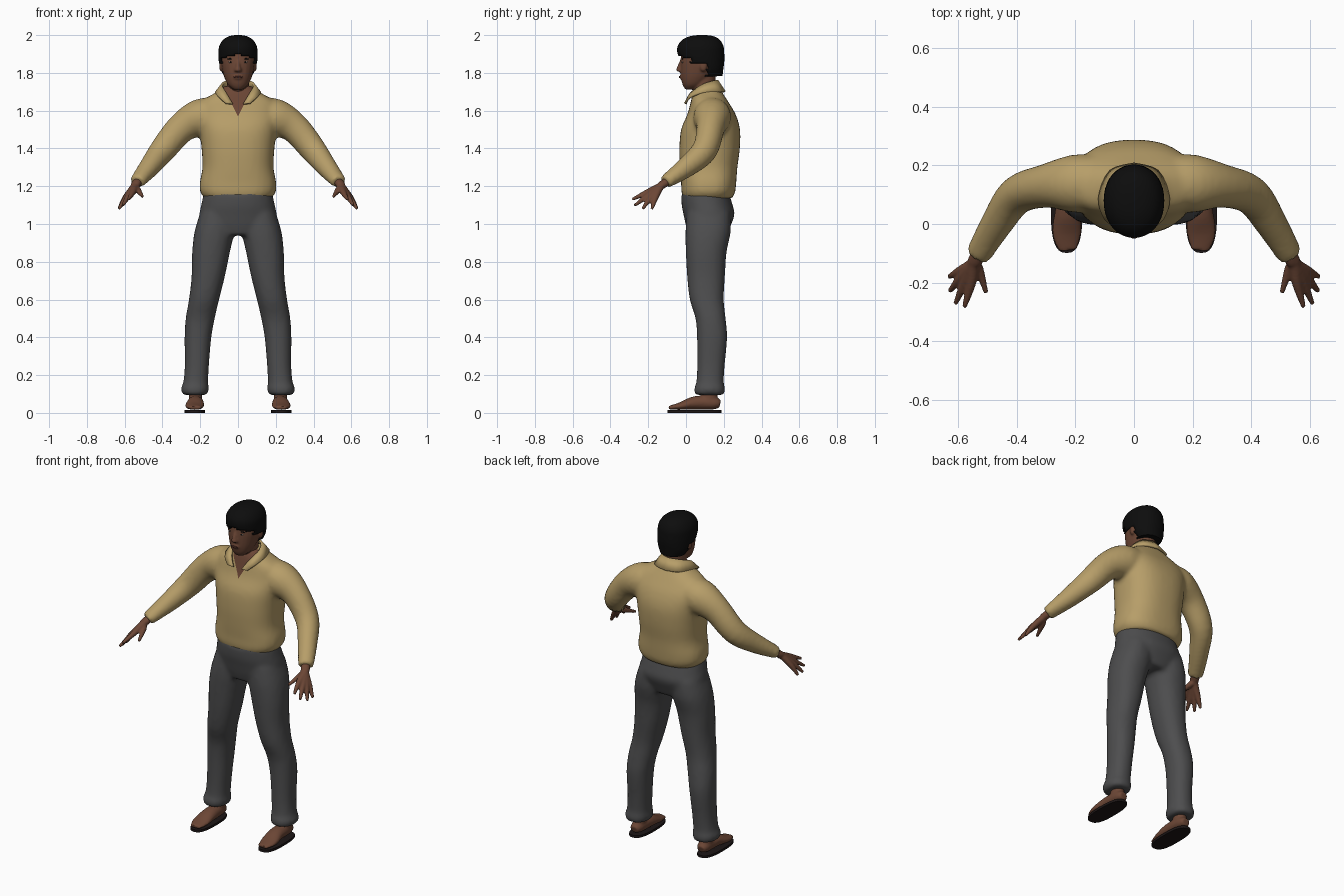
import bpy, bmesh, math
from mathutils import Vector

default_cube = bpy.data.objects.get("Cube")
if default_cube:
    bpy.data.objects.remove(default_cube)


def make_material(name, red, green, blue):
    material = bpy.data.materials.new(name)
    material.use_nodes = True
    material.diffuse_color = (red, green, blue, 1)
    material.node_tree.nodes["Principled BSDF"].inputs["Base Color"].default_value = (red, green, blue, 1)
    return material


shirt_tan = make_material("shirt tan", .47, .34, .14)
trouser_grey = make_material("trouser grey", .075, .075, .077)
skin_brown = make_material("skin brown", .15, .062, .036)
hair_black = make_material("hair black", .004, .004, .004)
sole_black = make_material("sole black", .012, .008, .008)
lip_brown = make_material("lip brown", .1, .035, .025)
eye_white = make_material("eye white", .3, .25, .22)


def smooth_sections(sections, steps=4):
    """Catmull-Rom interpolation through every section value."""
    points = [Vector(s) for s in sections]
    points = [points[0]] + points + [points[-1]]
    result = []
    for a, b, c, d in zip(points, points[1:], points[2:], points[3:]):
        for i in range(steps):
            t = i / steps
            result.append((b * 2 + (c - a) * t + (a * 2 - b * 5 + c * 4 - d) * t ** 2
                           + (b * 3 - a - c * 3 + d) * t ** 3) / 2)
    return result + [points[-1]]


def loft(bm, sections, side=1, along=False, power=1, segments=24):
    """Closed skin over ellipses (x, y, z, radius, radius), level or across the path."""
    sections = smooth_sections(sections)
    rings = []
    for i, section in enumerate(sections):
        centre = Vector(section[:3])
        across, other = Vector((1, 0, 0)), Vector((0, 1, 0))
        if along:
            ahead = Vector(sections[min(i + 1, len(sections) - 1)][:3])
            behind = Vector(sections[max(i - 1, 0)][:3])
            tangent = (ahead - behind).normalized()
            across = tangent.cross(Vector((0, 0, 1))).normalized()
            other = across.cross(tangent)
        ring = []
        for k in range(segments):
            angle = math.tau * k / segments
            c, s = math.cos(angle), math.sin(angle)
            u = math.copysign(abs(c) ** power, c) * section[3]
            v = math.copysign(abs(s) ** power, s) * section[4]
            point = centre + across * u + other * v
            ring.append(bm.verts.new((point.x * side, point.y, point.z)))
        rings.append(ring)
    for low, high in zip(rings, rings[1:]):
        for k in range(segments):
            n = (k + 1) % segments
            bm.faces.new((low[k], low[n], high[n], high[k]))
    bm.faces.new(rings[0])
    bm.faces.new(rings[-1])


def finish(bm, name, materials, voxel=0, thickness=0, rounds=4):
    """Turn the mesh into an object, optionally fused into one skin."""
    bmesh.ops.recalc_face_normals(bm, faces=bm.faces)
    mesh = bpy.data.meshes.new(name)
    bm.to_mesh(mesh)
    bm.free()
    obj = bpy.data.objects.new(name, mesh)
    bpy.context.collection.objects.link(obj)
    if voxel:
        remesh = obj.modifiers.new("fuse", "REMESH")
        remesh.mode, remesh.voxel_size = "VOXEL", voxel
        relax = obj.modifiers.new("relax", "SMOOTH")
        relax.factor, relax.iterations = .5, rounds
        graph = bpy.context.evaluated_depsgraph_get()
        fused = bpy.data.meshes.new_from_object(obj.evaluated_get(graph))
        obj.modifiers.clear()
        obj.data = fused
    if thickness:
        solid = obj.modifiers.new("thickness", "SOLIDIFY")
        solid.thickness, solid.offset = thickness, 0
    obj.data.materials.clear()
    for material in materials:
        obj.data.materials.append(material)
    obj.data.shade_smooth()
    obj.data.set_sharp_from_angle(angle=math.radians(50))
    return obj


def stack(rows):
    """Level sections centred on x = 0 from (z, y, half width, half depth)."""
    return [(0, y, z, w, d) for z, y, w, d in rows]


def ball(bm, centre, size):
    made = bmesh.ops.create_uvsphere(bm, u_segments=16, v_segments=10, radius=1)
    for vert in made["verts"]:
        vert.co = Vector(centre) + Vector(a * b for a, b in zip(vert.co, size))


# Shirt: torso and both sleeves fused together
bm = bmesh.new()
loft(bm, stack([(1.135, .115, .175, .13), (1.17, .118, .2, .142), (1.22, .12, .202, .146),
                (1.3, .12, .188, .152), (1.4, .125, .193, .16), (1.5, .13, .205, .156),
                (1.58, .135, .22, .128), (1.645, .125, .2, .1), (1.695, .115, .12, .078),
                (1.73, .112, .075, .06)]), power=.82, segments=40)
sleeve = [(.1, .14, 1.58, .09, .09), (.2, .138, 1.562, .1, .1), (.3, .13, 1.508, .075, .08),
          (.4, .098, 1.39, .066, .07), (.47, .0, 1.3, .055, .055), (.535, -.11, 1.222, .044, .035)]
for side in (1, -1):
    loft(bm, sleeve, side, along=True)
shirt = finish(bm, "shirt", [shirt_tan, skin_brown], voxel=.013)

# Open neck: cut a clean V into the front of the shirt
bm = bmesh.new()
bm.from_mesh(shirt.data)
for side in (1, -1):
    region = [f for f in bm.faces if f.calc_center_median().y < .12 and f.calc_center_median().z > 1.54]
    geometry = region + list({e for f in region for e in f.edges}) + list({v for f in region for v in f.verts})
    bmesh.ops.bisect_plane(bm, geom=geometry, plane_co=(0, 0, 1.57), plane_no=(side, 0, -.5))
for face in bm.faces:
    middle = face.calc_center_median()
    if middle.y < .1 and abs(middle.x) < .5 * (middle.z - 1.57):
        face.material_index = 1
bm.to_mesh(shirt.data)
bm.free()

# Collar: a folded strip mirrored about the centre
inner = smooth_sections([(0, .165, 1.76), (.06, .14, 1.755), (.083, .085, 1.735), (.06, .025, 1.69), (.028, -.003, 1.635)])
outer = smooth_sections([(0, .205, 1.7), (.08, .18, 1.7), (.118, .09, 1.695), (.1, .02, 1.67), (.064, -.005, 1.638)])
bm = bmesh.new()
for side in (1, -1):
    strips = [[bm.verts.new((p.x * side, p.y, p.z)) for p in line] for line in (inner, outer)]
    for i in range(len(inner) - 1):
        bm.faces.new((strips[0][i], strips[0][i + 1], strips[1][i + 1], strips[1][i]))
bmesh.ops.remove_doubles(bm, verts=bm.verts, dist=.0005)
finish(bm, "collar", [shirt_tan], thickness=.012)

# Trousers: seat and both legs fused together
bm = bmesh.new()
loft(bm, stack([(.94, .115, .15, .1), (.99, .118, .2, .118), (1.05, .122, .205, .135),
                (1.1, .112, .195, .135), (1.17, .1, .18, .125)]), power=.9, segments=40)
leg = [(.11, .12, 1.06, .09, .115), (.125, .117, .96, .105, .12), (.143, .107, .85, .1, .108),
       (.158, .106, .72, .088, .1), (.18, .11, .6, .08, .09), (.2, .13, .5, .077, .08),
       (.212, .138, .4, .071, .08), (.218, .132, .25, .064, .073), (.224, .127, .16, .066, .073),
       (.228, .125, .13, .074, .082), (.228, .125, .095, .066, .078)]
for side in (1, -1):
    loft(bm, leg, side, power=.9)
finish(bm, "trousers", [trouser_grey], voxel=.013)

# Hands: fingers run from the wrist so that they merge into a palm
fingers = {"thumb": [(.53, -.155, 1.18), (.505, -.235, 1.145)],
           "index": [(.557, -.205, 1.168), (.58, -.285, 1.13)],
           "middle": [(.578, -.2, 1.152), (.61, -.272, 1.098)],
           "ring": [(.592, -.185, 1.142), (.63, -.23, 1.08)],
           "little": [(.597, -.163, 1.138), (.632, -.18, 1.08)]}
bm = bmesh.new()
for side in (1, -1):
    for knuckle, tip in fingers.values():
        loft(bm, [(.53, -.1, 1.225, .025, .022), (.547, -.135, 1.2, .023, .02),
                  (*knuckle, .017, .016), (*tip, .008, .008)], side, along=True, segments=12)
finish(bm, "hands", [skin_brown], voxel=.0055, rounds=2)

# Feet with ankles
foot = [(.225, .18, .045, .025, .02), (.225, .145, .052, .038, .034), (.225, .05, .053, .044, .036),
        (.23, -.03, .036, .05, .02), (.226, -.09, .027, .032, .01)]
bm = bmesh.new()
for side in (1, -1):
    loft(bm, foot, side, along=True)
    loft(bm, [(.225, .12, .05, .038, .05), (.225, .125, .1, .035, .042), (.222, .13, .2, .04, .045)], side)
finish(bm, "feet", [skin_brown], voxel=.007, rounds=3)

# Sandal soles
bm = bmesh.new()
for side in (1, -1):
    loft(bm, [(.23, .045, 0, .054, .144), (.23, .045, .014, .054, .144)], side, power=.75, segments=32)
finish(bm, "soles", [sole_black])

# Head, neck, nose and ears fused together
bm = bmesh.new()
loft(bm, stack([(1.712, .025, .025, .028), (1.735, .037, .052, .054), (1.77, .052, .07, .078),
                (1.81, .065, .082, .094), (1.86, .072, .09, .101), (1.92, .078, .09, .1),
                (1.965, .08, .07, .08)]), power=.92)
loft(bm, stack([(1.6, .11, .06, .05), (1.68, .1, .058, .056), (1.74, .095, .058, .06), (1.8, .095, .06, .065)]))
loft(bm, [(0, -.02, 1.868, .008, .012), (0, -.032, 1.835, .012, .014),
          (0, -.032, 1.812, .02, .019), (0, -.026, 1.805, .014, .008)])
ball(bm, (0, -.022, 1.778), (.026, .013, .013))
for side in (1, -1):
    ball(bm, (side * .088, .092, 1.838), (.012, .02, .032))
finish(bm, "head", [skin_brown], voxel=.006, rounds=3)

# Hair: a cap with the face region removed below the hairline
bm = bmesh.new()
loft(bm, stack([(1.785, .122, .07, .068), (1.82, .106, .09, .088), (1.86, .087, .098, .112),
                (1.9, .079, .1, .12), (1.94, .077, .096, .118), (1.973, .08, .076, .096),
                (1.991, .084, .045, .06), (1.997, .085, .012, .016)]), power=.95, segments=40)


def hairline(point):
    if point.y < .03:
        return 1.9 - .25 * abs(point.x)
    return 1.845 if point.y < .115 else 1.78


below = [f for f in bm.faces if f.calc_center_median().z < hairline(f.calc_center_median())]
bmesh.ops.delete(bm, geom=below, context="FACES")
finish(bm, "hair", [hair_black], thickness=.007)

# Eyes, brows and mouth: thin plates on the face
for name, material, x, y, z, size in [("eye_whites", eye_white, .037, -.017, 1.857, (.014, .004, .005)),
                                      ("irises", hair_black, .037, -.02, 1.857, (.006, .003, .005)),
                                      ("brows", hair_black, .039, -.018, 1.874, (.02, .004, .004)),
                                      ("lips", lip_brown, .008, -.034, 1.778, (.016, .004, .005))]:
    bm = bmesh.new()
    for side in (1, -1):
        ball(bm, (side * x, y, z), size)
    finish(bm, name, [material])
